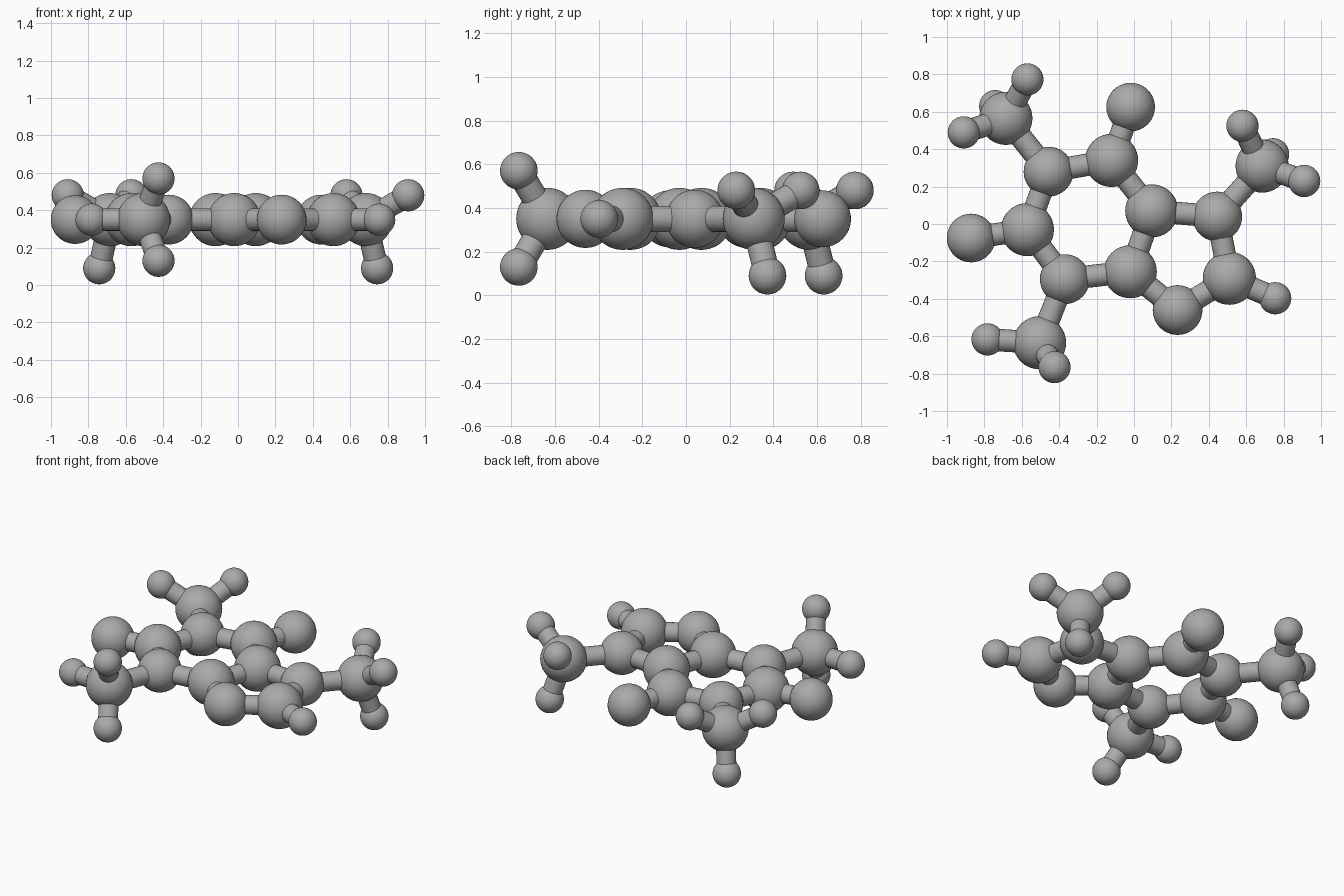
import bpy
from mathutils import Vector

cube = bpy.data.objects.get("Cube")
if cube:
    bpy.data.objects.remove(cube, do_unlink=True)

PLANE = 0.35        # height of the flat ring system
UP, DOWN = 0.48, 0.09
BOND_RADIUS = 0.06
RADII = {"carbon": 0.142, "nitrogen": 0.133, "oxygen": 0.13, "hydrogen": 0.086}

grey = bpy.data.materials.new("plain_grey")
grey.use_nodes = True
colour = (0.4, 0.4, 0.4, 1)
grey.diffuse_color = colour
grey.node_tree.nodes["Principled BSDF"].inputs["Base Color"].default_value = colour


def finish(name):
    obj = bpy.context.object
    obj.name = name
    obj.data.materials.append(grey)
    bpy.ops.object.shade_smooth_by_angle()
    return obj


def add_atom(name, element, x, y, z=PLANE):
    bpy.ops.mesh.primitive_uv_sphere_add(
        segments=40, ring_count=24, radius=RADII[element], location=(x, y, z))
    finish(name + "_" + element)
    return Vector((x, y, z))


def add_bond(name, a, b):
    bpy.ops.mesh.primitive_cylinder_add(
        vertices=24, radius=BOND_RADIUS, depth=(b - a).length, location=(a + b) / 2)
    obj = finish(name + "_bond")
    obj.rotation_euler = (b - a).to_track_quat("Z", "Y").to_euler()


# Atoms of the two fused rings and their direct neighbours
atoms = {}
for name, element, x, y in [
    ("back_ring", "nitrogen", -0.457, 0.28),
    ("back_carbonyl", "carbon", -0.12, 0.34),
    ("back_oxygen", "oxygen", -0.018, 0.625),
    ("shared_back", "carbon", 0.095, 0.07),
    ("shared_front", "carbon", -0.02, -0.255),
    ("front_ring", "nitrogen", -0.37, -0.295),
    ("right_carbonyl", "carbon", -0.57, -0.03),
    ("right_oxygen", "oxygen", -0.871, -0.075),
    ("left_ring", "nitrogen", 0.445, 0.04),
    ("left_corner", "carbon", 0.51, -0.29),
    ("left_front", "nitrogen", 0.233, -0.46),
    ("corner", "hydrogen", 0.755, -0.397),
    ("back_methyl", "carbon", -0.685, 0.565),
    ("front_methyl", "carbon", -0.505, -0.635),
    ("left_methyl", "carbon", 0.685, 0.31),
]:
    atoms[name] = add_atom(name, element, x, y)

# Chains of bonded atoms
for chain in [
    # six-sided ring
    ["back_ring", "back_carbonyl", "shared_back", "shared_front",
     "front_ring", "right_carbonyl", "back_ring"],
    # five-sided ring
    ["shared_back", "left_ring", "left_corner", "left_front", "shared_front"],
    # side branches
    ["back_carbonyl", "back_oxygen"],
    ["right_carbonyl", "right_oxygen"],
    ["left_corner", "corner"],
    ["back_ring", "back_methyl"],
    ["front_ring", "front_methyl"],
    ["left_ring", "left_methyl"],
]:
    for start, end in zip(chain, chain[1:]):
        add_bond(start + "_to_" + end, atoms[start], atoms[end])

# Three small end atoms on each outer group
for group, ends in {
    "back_methyl": [(-0.91, 0.49, UP), (-0.57, 0.773, UP), (-0.742, 0.63, DOWN)],
    "left_methyl": [(0.58, 0.525, UP), (0.91, 0.23, UP), (0.744, 0.373, DOWN)],
    "front_methyl": [(-0.783, -0.617, PLANE), (-0.425, -0.765, PLANE + 0.22),
                     (-0.425, -0.765, PLANE - 0.22)],
}.items():
    for end in ends:
        add_bond(group + "_end", atoms[group], add_atom(group, "hydrogen", *end))
